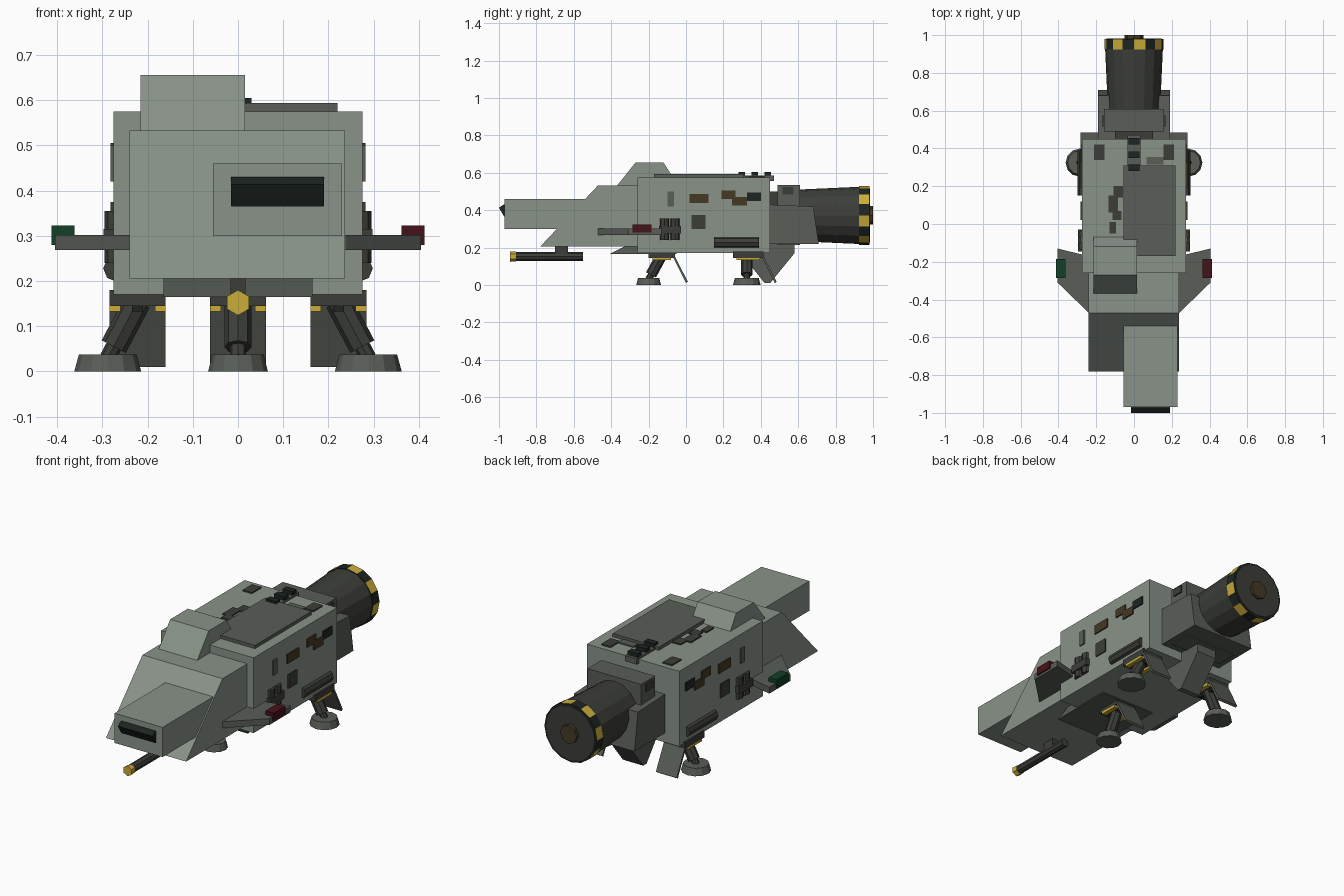
import bpy, bmesh, math
from mathutils import Vector

if "Cube" in bpy.data.objects:
    bpy.data.objects.remove(bpy.data.objects["Cube"])

def material(name, rgb):
    m = bpy.data.materials.new(name)
    m.diffuse_color = (*rgb, 1)
    m.use_nodes = True
    m.node_tree.nodes["Principled BSDF"].inputs["Base Color"].default_value = m.diffuse_color
    return m

HULL = material("hull_green_grey", (0.25, 0.29, 0.25))
TRIM = material("trim_grey", (0.10, 0.11, 0.095))
DARK = material("dark_metal", (0.045, 0.048, 0.04))
BLACK = material("black_glass", (0.012, 0.018, 0.015))
YELLOW = material("hazard_yellow", (0.60, 0.42, 0.04))
BROWN = material("rust_brown", (0.06, 0.04, 0.018))
RED = material("port_red", (0.06, 0.006, 0.01))
GREEN = material("starboard_green", (0.006, 0.05, 0.02))

def finish(name, bm, mat):
    bmesh.ops.recalc_face_normals(bm, faces=bm.faces)
    me = bpy.data.meshes.new(name)
    bm.to_mesh(me)
    bm.free()
    me.materials.append(mat)
    ob = bpy.data.objects.new(name, me)
    bpy.context.collection.objects.link(ob)
    return ob

def extrude(name, pts, vec, mat):
    bm = bmesh.new()
    f = bm.faces.new([bm.verts.new(p) for p in pts])
    r = bmesh.ops.extrude_face_region(bm, geom=[f])
    bmesh.ops.translate(bm, vec=vec, verts=[v for v in r["geom"] if isinstance(v, bmesh.types.BMVert)])
    if f not in bm.faces[:] or len(bm.faces) < len(pts) + 2:
        bm.faces.new([v for v in bm.verts[:len(pts)]])
    return finish(name, bm, mat)

def side_prism(name, x0, x1, profile, mat):
    """Profile of (y, z) points swept from x0 to x1."""
    return extrude(name, [(x0, y, z) for y, z in profile], (x1 - x0, 0, 0), mat)

def box(name, x0, x1, y0, y1, z0, z1, mat):
    return side_prism(name, x0, x1, [(y0, z0), (y1, z0), (y1, z1), (y0, z1)], mat)

def tube(name, a, b, r0, r1, sides, mat):
    """Tapered cylinder from point a to point b."""
    a, b = Vector(a), Vector(b)
    d = b - a
    bm = bmesh.new()
    bmesh.ops.create_cone(bm, cap_ends=True, segments=sides, radius1=r0, radius2=r1, depth=d.length)
    bmesh.ops.transform(bm, matrix=d.to_track_quat('Z', 'Y').to_matrix().to_4x4(), verts=bm.verts)
    bmesh.ops.translate(bm, vec=(a + b) / 2, verts=bm.verts)
    return finish(name, bm, mat)

# main hull, sloped forward hull, offset cockpit and window
box("main_hull", -0.275, 0.275, -0.26, 0.45, 0.17, 0.575, HULL)
side_prism("forward_hull", -0.24, 0.237, [(-0.25, 0.533), (-0.47, 0.533), (-0.78, 0.205), (-0.25, 0.205)], HULL)
box("cockpit_nose", -0.055, 0.23, -0.97, -0.50, 0.30, 0.46, HULL)
side_prism("cockpit_window", -0.015, 0.19, [(-0.96, 0.43), (-0.975, 0.43), (-1.0, 0.413), (-0.972, 0.365), (-0.96, 0.365)], BLACK)

# roof hump, roof plate and vents
side_prism("roof_hump", -0.215, 0.015, [(-0.37, 0.53), (-0.27, 0.655), (-0.12, 0.655), (-0.07, 0.575), (-0.07, 0.53)], HULL)
box("roof_plate", -0.055, 0.22, -0.17, 0.31, 0.57, 0.593, TRIM)
box("roof_vent_rail", -0.035, 0.035, 0.27, 0.47, 0.555, 0.585, TRIM)
for i, y in enumerate((0.28, 0.35, 0.42)):
    box(f"roof_vent_{i}", -0.03, 0.03, y, y + 0.035, 0.58, 0.605, BLACK)
for i, (x, y, w, l, m) in enumerate([(-0.183, 0.38, 0.055, 0.08, DARK), (0.183, 0.38, 0.055, 0.08, DARK),
                                     (-0.083, 0.17, 0.05, 0.06, DARK), (-0.11, 0.105, 0.05, 0.09, DARK),
                                     (-0.09, 0.045, 0.05, 0.05, DARK), (-0.113, -0.02, 0.035, 0.06, DARK),
                                     (0.11, 0.335, 0.09, 0.04, TRIM)]):
    box(f"roof_patch_{i}", x - w / 2, x + w / 2, y - l / 2, y + l / 2, 0.57, 0.582, m)

# belly plate, and nose gun
side_prism("belly_ramp", -0.165, 0.165, [(-0.41, 0.165), (-0.05, 0.165), (-0.05, 0.205), (-0.33, 0.205)], TRIM)
box("gun_mount", -0.017, 0.017, -0.70, -0.63, 0.16, 0.21, DARK)
tube("gun_barrel", (0, -0.92, 0.152), (0, -0.55, 0.152), 0.023, 0.023, 8, DARK)
tube("gun_muzzle", (0, -0.94, 0.152), (0, -0.91, 0.152), 0.028, 0.026, 6, YELLOW)

# engine: cradle, collar, tapered drum, striped rim and nozzle
side_prism("engine_cradle", -0.19, 0.19, [(0.44, 0.43), (0.68, 0.42), (0.71, 0.22), (0.44, 0.22)], TRIM)
box("engine_neck", -0.10, 0.10, 0.44, 0.52, 0.30, 0.50, DARK)
box("engine_collar", -0.16, 0.16, 0.49, 0.61, 0.215, 0.535, TRIM)
tube("engine_drum", (0, 0.60, 0.372), (0, 0.93, 0.372), 0.138, 0.153, 16, DARK)
rim = tube("engine_rim", (0, 0.925, 0.372), (0, 0.98, 0.372), 0.157, 0.157, 16, BLACK)
rim.data.materials.append(YELLOW)
for p in rim.data.polygons:
    if len(p.vertices) == 4:
        a = math.atan2(p.normal.z, p.normal.x) / (2 * math.pi) * 16
        p.material_index = math.floor(a) % 2
tube("engine_cap", (0, 0.97, 0.372), (0, 0.983, 0.372), 0.145, 0.145, 16, DARK)
tube("engine_nozzle", (0, 0.96, 0.372), (0, 1.0, 0.372), 0.05, 0.05, 8, BROWN)

# ventral keel under the rear
side_prism("rear_keel", -0.06, 0.06, [(0.29, 0.175), (0.42, 0.01), (0.45, 0.01), (0.58, 0.17), (0.58, 0.225), (0.29, 0.225)], TRIM)

def landing_gear(name, cx, y0, y1, top, foot, r):
    """Bay box, strut, foot and door of one landing leg."""
    w = 0.062
    box(name + "_bay", cx - w, cx + w, y0, y1, 0.145, 0.18, DARK)
    for i, dx in enumerate((-0.05, 0, 0.05)):
        box(f"{name}_hazard_{i}", cx + dx - 0.012, cx + dx + 0.012, y0 + 0.02, y1 - 0.02, 0.133, 0.147, YELLOW if i != 1 else BLACK)
    t, f = Vector(top), Vector(foot)
    tube(name + "_upper_strut", t, t.lerp(f, 0.8), 0.030, 0.030, 8, DARK)
    tube(name + "_lower_strut", t, f, 0.018, 0.018, 8, DARK)
    tube(name + "_foot", (f.x, f.y, 0), (f.x, f.y, 0.038), r, r * 0.86, 12, TRIM)
    side_prism(name + "_door", cx - w, cx + w, [(y1 - 0.01, 0.15), (y1 + 0.002, 0.15), (y1 + 0.07, 0.017), (y1 + 0.06, 0.01)], TRIM)

landing_gear("front_leg", 0, -0.20, -0.06, (0, -0.135, 0.15), (0, -0.20, 0.03), 0.066)

# parts repeated on both sides
for s, side in ((1, "right"), (-1, "left")):
    landing_gear(side + "_rear_leg", s * 0.222, 0.25, 0.415, (s * 0.222, 0.325, 0.155), (s * 0.288, 0.325, 0.03), 0.074)
    # stub wing with coloured light
    wing = [(0.22, -0.48), (0.24, -0.47), (0.405, -0.31), (0.405, -0.13), (0.26, -0.165), (0.22, -0.165)]
    extrude(side + "_stub_wing", [(s * x, y, 0.268) for x, y in wing], (0, 0, 0.034), TRIM)
    box(side + "_wing_light", s * 0.362, s * 0.412, -0.285, -0.185, 0.28, 0.323, RED if s > 0 else GREEN)
    # twin thruster canisters and lower conduit
    for i, y in enumerate((-0.115, -0.058)):
        tube(f"{side}_canister_{i}", (s * 0.268, y, 0.24), (s * 0.268, y, 0.355), 0.027, 0.027, 8, DARK)
    box(side + "_canister_strap", s * 0.26, s * 0.297, -0.145, -0.028, 0.275, 0.315, DARK)
    tube(side + "_conduit", (s * 0.268, 0.15, 0.228), (s * 0.268, 0.39, 0.228), 0.03, 0.03, 8, DARK)
    # hull side patches
    for i, (y0, y1, z0, z1, m) in enumerate([(-0.10, -0.065, 0.42, 0.50, TRIM), (0.02, 0.12, 0.437, 0.487, BROWN),
                                             (0.03, 0.103, 0.30, 0.375, DARK), (0.19, 0.265, 0.46, 0.505, BROWN),
                                             (0.245, 0.325, 0.425, 0.47, BROWN), (0.325, 0.40, 0.45, 0.495, BLACK)]):
        box(f"{side}_hull_patch_{i}", s * 0.27, s * 0.282, y0, y1, z0, z1, m)
    # small block on top of engine collar
    box(side + "_collar_block", s * 0.15, s * 0.168, 0.515, 0.575, 0.485, 0.525, DARK)
